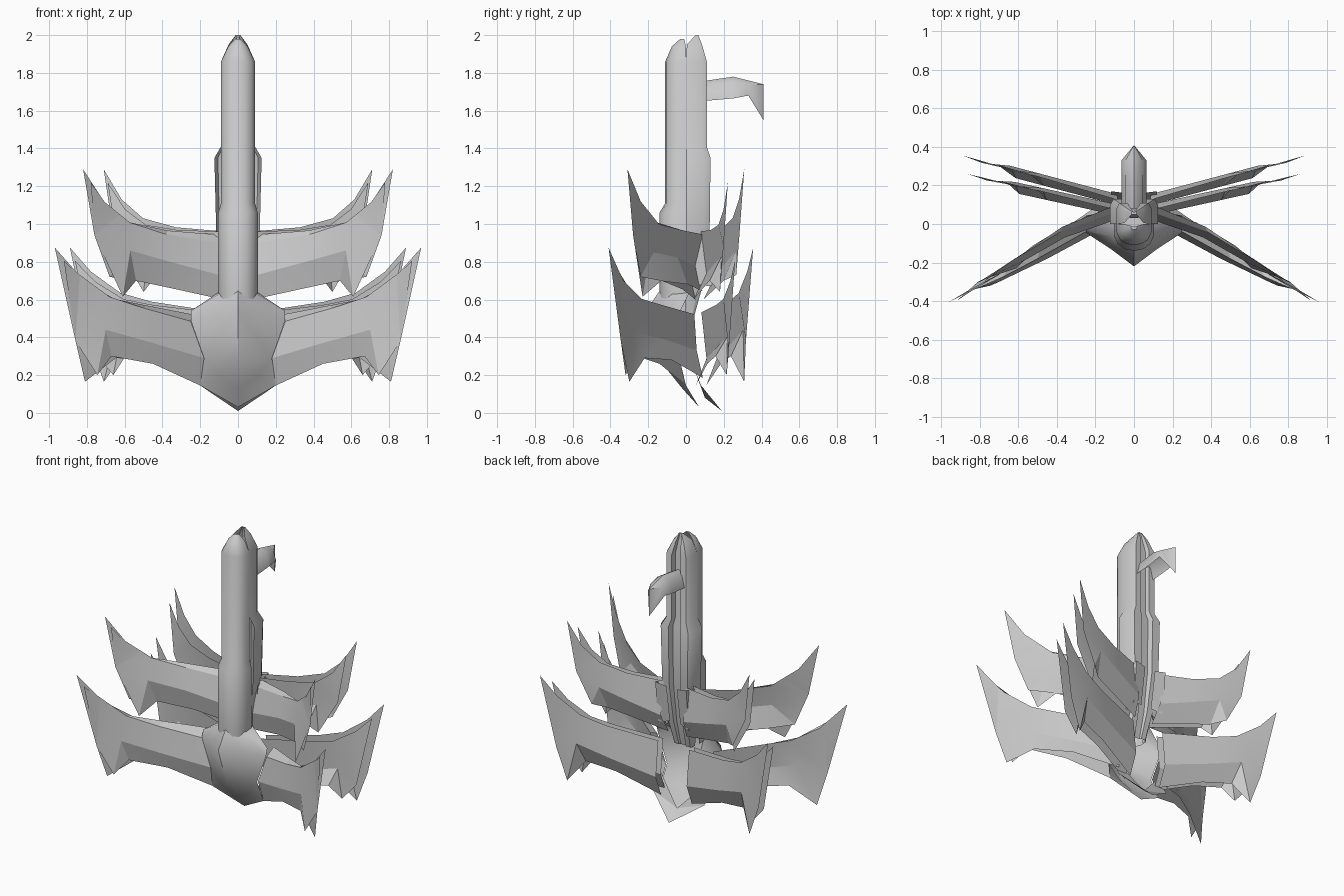
import bpy, bmesh, math
from mathutils import Vector

if "Cube" in bpy.data.objects:
    bpy.data.objects.remove(bpy.data.objects["Cube"])

grey = bpy.data.materials.new("plain_grey")
grey.diffuse_color = (0.6, 0.6, 0.6, 1)
grey.use_nodes = True
grey.node_tree.nodes["Principled BSDF"].inputs["Base Color"].default_value = grey.diffuse_color


def make(name, verts, faces, mirror=False, angle=30, ref=None):
    """Mesh object, optionally mirrored across x = 0; faces point away from ref."""
    bm = bmesh.new()
    vs = [bm.verts.new(v) for v in verts]
    for f in faces:
        bm.faces.new([vs[i] for i in f])
    if mirror:
        geom = bm.verts[:] + bm.edges[:] + bm.faces[:]
        bmesh.ops.mirror(bm, geom=geom, axis='X', merge_dist=0.0005)
    bmesh.ops.recalc_face_normals(bm, faces=bm.faces[:])
    if ref:
        for f in bm.faces:
            f.normal_update()
            if f.normal.dot(f.calc_center_median() - Vector(ref)) < 0:
                f.normal_flip()
    me = bpy.data.meshes.new(name)
    bm.to_mesh(me)
    bm.free()
    me.materials.append(grey)
    ob = bpy.data.objects.new(name, me)
    bpy.context.collection.objects.link(ob)
    bpy.ops.object.select_all(action='DESELECT')
    ob.select_set(True)
    bpy.context.view_layer.objects.active = ob
    bpy.ops.object.shade_smooth_by_angle(angle=math.radians(angle))
    return ob


# ---- column: rounded front shell and squarer, grooved rear shell
# rings are (z, half width, inner y, outer y)
ROUND = [(1, 0), (1, 0.4), (0.8, 0.75), (0.45, 0.93), (0, 1)]
GROOVED = [(1, 0), (1, 0.75), (0.85, 1), (0.38, 1), (0.28, 0.75), (0, 0.75)]


def shell(name, half, rings):
    prof = half + [(-a, b) for a, b in half[-2::-1]]
    n = len(prof)
    verts = [(a * w, y0 + b * (y1 - y0), z) for z, w, y0, y1 in rings for a, b in prof]
    faces = []
    for r in range(len(rings) - 1):
        for i in range(n - 1):
            k = r * n + i
            faces.append((k, k + 1, k + n + 1, k + n))
    faces.append(tuple(range((len(rings) - 1) * n, len(rings) * n)))
    make(name, verts, faces, angle=35)


shell("front_column", ROUND, [
    (0.52, 0.10, 0, -0.14), (0.65, 0.105, 0, -0.14), (1.06, 0.105, 0, -0.14),
    (1.11, 0.09, 0, -0.11), (1.86, 0.09, 0, -0.11),
    (1.94, 0.052, 0, -0.075), (1.98, 0.015, -0.01, -0.03)])
shell("rear_column", GROOVED, [
    (0.5, 0.07, 0, 0.04), (0.68, 0.09, 0, 0.09), (0.95, 0.115, 0, 0.125),
    (1.35, 0.125, 0, 0.13), (1.41, 0.09, 0, 0.11), (1.86, 0.09, 0, 0.11),
    (1.95, 0.05, 0.005, 0.085), (2.0, 0.012, 0.05, 0.065)])

# ---- hook at the back of the column: roof-shaped bent beak
hook = []
for y, w, zt, zb in [(0.08, 0.065, 1.755, 1.65), (0.25, 0.065, 1.78, 1.665), (0.33, 0.065, 1.76, 1.68)]:
    hook += [(0, y, zt), (w * 0.7, y, zt - 0.025), (w, y, zb)]
hook += [(0, 0.41, 1.74), (0, 0.41, 1.55)]
make("rear_hook", hook,
     [(0, 1, 4, 3), (1, 2, 5, 4), (3, 4, 7, 6), (4, 5, 8, 7), (6, 7, 9), (7, 8, 10, 9)],
     mirror=True, angle=50, ref=(0, 0.22, 1.6))

# ---- chest: pointed prow and keel
chest = [(0, -0.13, 0.66), (0, -0.22, 0.53), (0, -0.125, 0.26), (0, -0.02, 0.13), (0, 0.07, 0.03),
         (0.10, -0.07, 0.63), (0.12, -0.13, 0.53), (0.25, -0.045, 0.49), (0.18, -0.045, 0.29),
         (0.10, -0.03, 0.19), (0.2, 0.0, 0.145), (0.25, -0.03, 0.54), (0.10, 0.02, 0.64)]
make("chest", chest,
     [(0, 1, 6, 5), (1, 2, 8, 6), (6, 8, 7), (2, 3, 9, 8), (3, 4, 10, 9), (8, 9, 10),
      (5, 6, 7, 11), (5, 11, 12)],
     mirror=True, angle=45, ref=(0, 0.4, 0.45))
make("keel", [(0, 0.10, 0.08), (0.18, 0.03, 0.27), (0.2, 0.08, 0.145), (0, 0.19, 0.01)],
     [(0, 1, 2), (0, 2, 3)], mirror=True, ref=(0, -1, -1))

# ---- wings: 0-4 top edge to the tip, 5-7 fold, 8 outer edge, 9 spike, 10-12 lower edge
UPPER = [(0.10, 0.06, 0.90), (0.38, -0.04, 0.945), (0.58, -0.16, 1.01), (0.71, -0.24, 1.12),
         (0.82, -0.31, 1.29),
         (0.10, 0.02, 0.73), (0.36, -0.07, 0.80), (0.57, -0.19, 0.86), (0.76, -0.28, 0.94),
         (0.61, -0.23, 0.615), (0.08, 0.05, 0.60), (0.33, -0.02, 0.655), (0.54, -0.13, 0.70)]
LOWER = [(0.25, -0.04, 0.485), (0.50, -0.18, 0.555), (0.68, -0.275, 0.615), (0.85, -0.35, 0.74),
         (0.97, -0.41, 0.875),
         (0.18, -0.035, 0.29), (0.45, -0.18, 0.37), (0.70, -0.30, 0.44), (0.86, -0.345, 0.38),
         (0.745, -0.32, 0.20), (0.20, 0.0, 0.145), (0.45, -0.14, 0.26), (0.67, -0.26, 0.30)]
FACES = [(0, 1, 6, 5), (1, 2, 7, 6), (2, 3, 8, 7), (3, 4, 8), (8, 9, 7),
         (5, 6, 11, 10), (6, 7, 12, 11), (7, 9, 12)]


def inner(pts, spike, gap):
    """Second sheet just behind the first, with a shorter tip and its own spike."""
    out = []
    for i, (x, y, z) in enumerate(pts):
        t = x / pts[4][0]
        out.append((x * (1 - 0.05 * t), y + gap * (1 - t) + 0.01, z + 0.045 - 0.115 * t * t))
    out[8] = pts[8]
    out[9] = spike
    return out


def rear(pts, scale, root, slope, spike, drop=0.0):
    """Rear version of a wing: flatter sweep, narrower, root drawn towards the middle."""
    tip = pts[4][0]
    out = []
    for i, (x, y, z) in enumerate(pts):
        t = x / tip
        x2 = min(x * scale, 0.12) if i in (0, 5, 10) else x * scale
        bend = -0.045 if i >= 10 else (0.012 if 5 <= i <= 7 else -0.02 * (1 - t))
        if i == 8:
            bend = -0.012
        lift = 0.07 * (1 - t) if i < 4 else 0
        out.append((x2, root + slope * x2 + bend, z + lift - (drop * t * t if i < 9 else 0)))
    out[9] = (spike[0], root + slope * spike[0], spike[1])
    return out


FRONT, BACK = (0, 5, 0.6), (0, -5, 0.6)
for name, pts, spike, gap, scale, s1, s2 in [
        ("upper", UPPER, (0.68, -0.24, 0.72), 0.03, 0.867, (0.55, 0.73), (0.50, 0.64)),
        ("lower", LOWER, (0.81, -0.30, 0.165), 0.10, 0.917, (0.71, 0.165), (0.66, 0.20))]:
    opt = dict(mirror=True, angle=12)
    back = inner(pts, spike, gap)
    make(name + "_front_wings", pts, FACES, ref=FRONT, **opt)
    make(name + "_front_wing_backs", back, FACES, ref=BACK, **opt)
    # narrow rim closing the top edge between both sheets
    make(name + "_front_wing_rims", pts[:4] + back[:4],
         [(i, i + 1, i + 5, i + 4) for i in range(3)], ref=(0, 0, -9), **opt)
    make(name + "_rear_wings", rear(pts, scale, 0.12, 0.265, s1), FACES, ref=BACK, **opt)
    make(name + "_rear_wing_fronts", rear(pts, scale * 0.97, 0.07, 0.22, s2, 0.07), FACES,
         ref=FRONT, **opt)

# ---- bracket joining the upper rear wings to the column
make("rear_bracket", [(0.04, 0.16, 0.95), (0.12, 0.17, 0.965), (0.12, 0.14, 0.67), (0.04, 0.12, 0.69),
                      (0.12, 0.04, 0.92), (0.12, 0.04, 0.68)],
     [(0, 1, 2, 3), (1, 4, 5, 2)], mirror=True, ref=(0, 0, 0.8))
